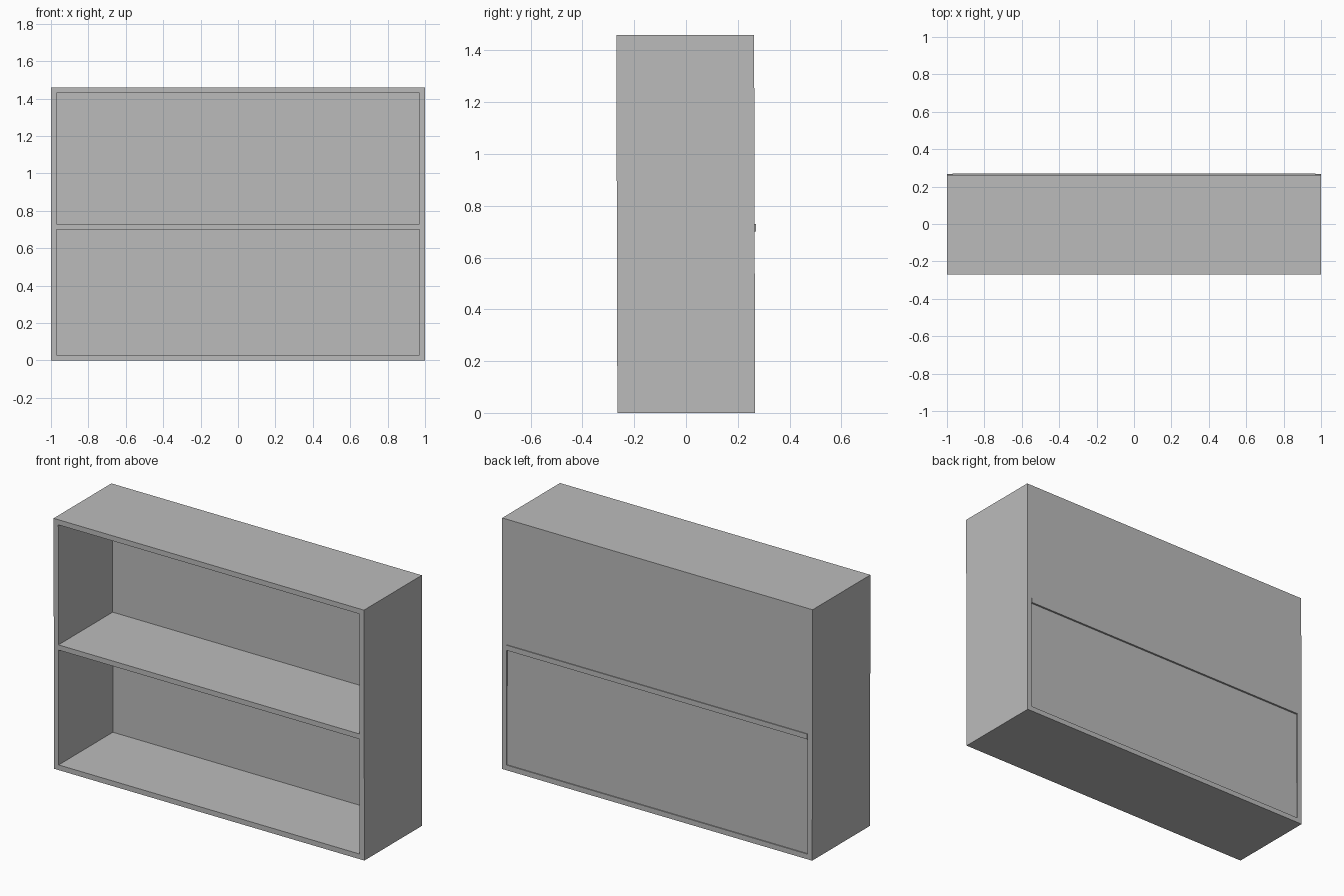
import bpy
import bmesh
from mathutils import Matrix

cube = bpy.data.objects.get("Cube")
if cube:
    bpy.data.objects.remove(cube, do_unlink=True)

WIDTH, HEIGHT, WALL = 2.0, 1.46, 0.03
FRONT, BACK = -0.267, 0.265
SHELF_LOW, SHELF_HIGH = 0.70, 0.73
INNER = WIDTH / 2 - WALL
LEAN = -0.0027

grey = bpy.data.materials.new("plain grey")
grey.diffuse_color = (0.5, 0.5, 0.5, 1)
grey.use_nodes = True
grey.node_tree.nodes["Principled BSDF"].inputs["Base Color"].default_value = (0.5, 0.5, 0.5, 1)


def box(name, half_x, y0, y1, z0, z1):
    """Box centred on x, given its y and z limits."""
    bm = bmesh.new()
    size = Matrix.Diagonal((2 * half_x, y1 - y0, z1 - z0, 1))
    place = Matrix.Translation((0, (y0 + y1) / 2, (z0 + z1) / 2))
    bmesh.ops.create_cube(bm, size=1, matrix=place @ size)
    mesh = bpy.data.meshes.new(name)
    bm.to_mesh(mesh)
    bm.free()
    mesh.materials.append(grey)
    obj = bpy.data.objects.new(name, mesh)
    bpy.context.collection.objects.link(obj)
    return obj


def cut(target, cutter):
    """Cut one box out of the target and discard the cutter."""
    mod = target.modifiers.new("cut", 'BOOLEAN')
    mod.operation = 'DIFFERENCE'
    mod.solver = 'EXACT'
    mod.object = cutter
    bpy.context.view_layer.objects.active = target
    bpy.ops.object.modifier_apply(modifier=mod.name)
    bpy.data.objects.remove(cutter, do_unlink=True)


# Cabinet body with two open compartments
body = box("cabinet_body", WIDTH / 2, FRONT, BACK, 0, HEIGHT)
for name, z0, z1 in (("lower_opening", WALL, SHELF_LOW),
                     ("upper_opening", SHELF_HIGH, HEIGHT - WALL)):
    cut(body, box(name, INNER, FRONT - 0.1, 0.232, z0, z1))

# Shallow recess behind the lower compartment
cut(body, box("rear_recess", INNER, BACK - 0.006, BACK + 0.1, WALL, SHELF_LOW))

# Slight backward-to-forward lean of the body
for v in body.data.vertices:
    v.co.y += LEAN * (v.co.z - HEIGHT / 2)

# Rear edge of the shelf, standing just proud of the back
box("shelf_rear_edge", INNER, BACK - 0.004, BACK + 0.005, SHELF_LOW, SHELF_HIGH)
